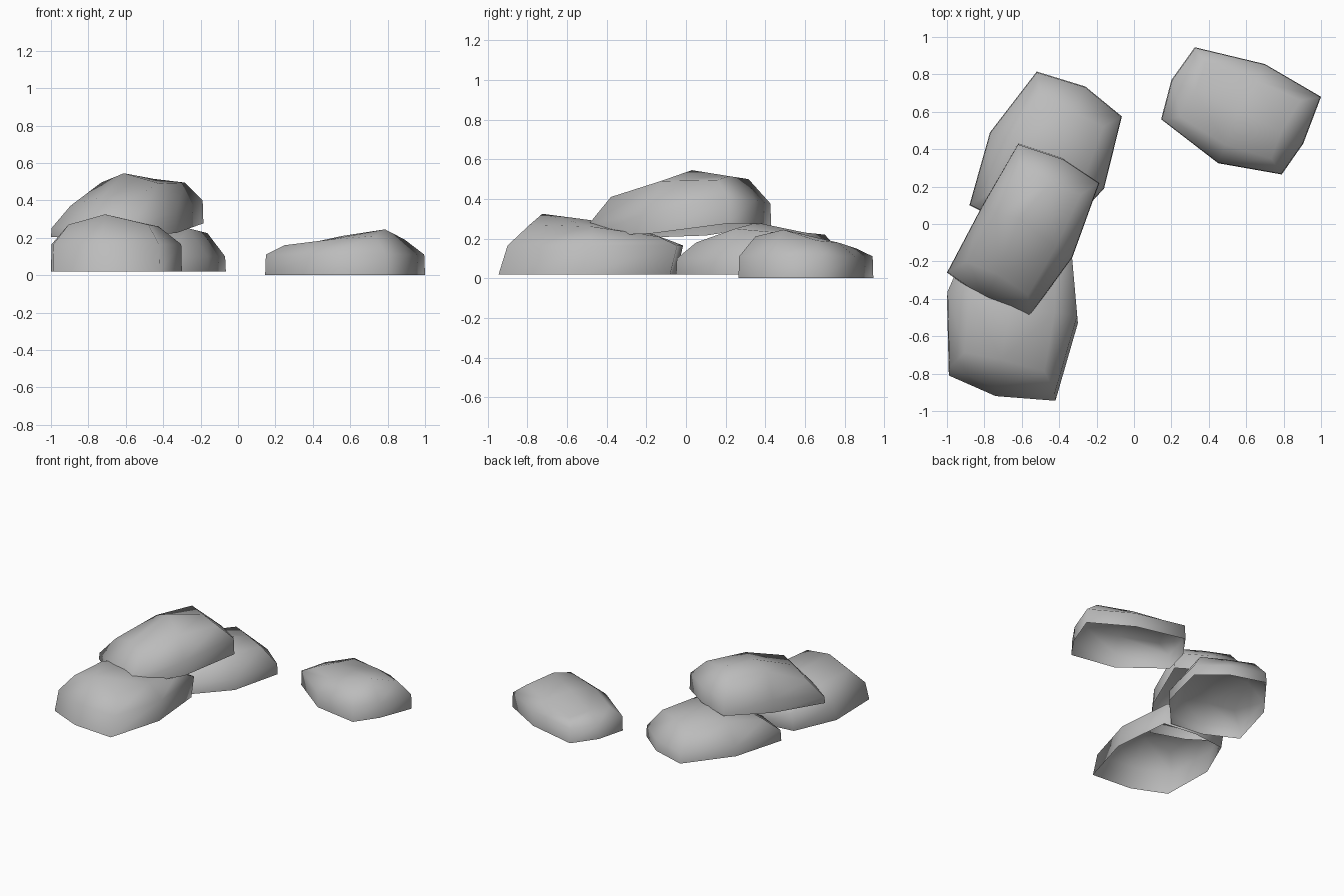
import bpy
import bmesh
from mathutils import Vector

default_cube = bpy.data.objects.get("Cube")
if default_cube:
    bpy.data.objects.remove(default_cube, do_unlink=True)

# Stone colour
stone = bpy.data.materials.new("stone_grey")
stone.use_nodes = True
colour = (0.5, 0.5, 0.5, 1.0)
stone.diffuse_color = colour
stone.node_tree.nodes["Principled BSDF"].inputs["Base Color"].default_value = colour


def rock(name, outline, crown, floor, shoulder, lean=(0, 0), shift=(0, 0), arch=0.0):
    """Open-bottomed boulder: outline holds (x, y, top height), counter-clockwise,
    alternating corners and edge middles. Lean slopes the rim, shift slants the walls
    and arch lifts the ends above the long sides."""
    bm = bmesh.new()
    centre = sum((Vector(p[:2]) for p in outline), Vector((0, 0))) / len(outline)
    lean, shift = Vector(lean), Vector(shift)
    base, side, top = [], [], []
    for i, (x, y, height) in enumerate(outline):
        foot = Vector((x, y))
        inset = 0.35 if i % 2 else 0.25
        rise = lean.dot(foot - centre)
        low = floor + rise / 2 - (arch if i in (1, 5) else 0)
        base.append(bm.verts.new((x, y, low)))
        side.append(bm.verts.new((*(foot.lerp(centre, 0.01) + shift), shoulder + rise)))
        top.append(bm.verts.new((*(foot.lerp(centre, inset) + shift), height)))
    peak = bm.verts.new(crown)

    # Walls and rounded shoulder
    count = len(outline)
    for lower, upper in ((base, side), (side, top)):
        for i in range(count):
            j = (i + 1) % count
            bm.faces.new((lower[i], lower[j], upper[j], upper[i]))
    # Four quads close the crown
    for i in range(0, count, 2):
        bm.faces.new((top[i - 1], top[i], top[i + 1], peak))

    for face in bm.faces:
        face.smooth = True
    mesh = bpy.data.meshes.new(name)
    bm.to_mesh(mesh)
    bm.free()
    mesh.materials.append(stone)
    obj = bpy.data.objects.new(name, mesh)
    bpy.context.collection.objects.link(obj)
    return obj


# Lone rock at the back left
rock("lone_rock", [
    (0.325, 0.945, 0.15), (0.20, 0.77, 0.16), (0.145, 0.56, 0.16), (0.45, 0.325, 0.19),
    (0.79, 0.265, 0.21), (0.905, 0.43, 0.245), (1.0, 0.68, 0.19), (0.70, 0.855, 0.18),
], crown=(0.56, 0.60, 0.21), floor=0.0, shoulder=0.11)

# Pile: two rocks on the ground
rock("back_rock", [
    (-0.52, 0.815, 0.22), (-0.77, 0.49, 0.24), (-0.88, 0.10, 0.18), (-0.64, -0.02, 0.19),
    (-0.38, -0.05, 0.18), (-0.16, 0.19, 0.25), (-0.065, 0.575, 0.225), (-0.26, 0.735, 0.23),
], crown=(-0.46, 0.36, 0.28), floor=0.02, shoulder=0.10)

rock("front_rock", [
    (-0.42, -0.945, 0.27), (-0.30, -0.53, 0.26), (-0.34, -0.08, 0.21), (-0.60, -0.05, 0.22),
    (-0.86, -0.08, 0.20), (-1.00, -0.40, 0.27), (-0.99, -0.81, 0.27), (-0.74, -0.92, 0.325),
], crown=(-0.66, -0.46, 0.29), floor=0.02, shoulder=0.165, shift=(0, 0.04))

# Rock resting across them
rock("top_rock", [
    (-0.62, 0.43, 0.50), (-0.81, 0.10, 0.495), (-1.00, -0.26, 0.37), (-0.80, -0.40, 0.42),
    (-0.56, -0.495, 0.41), (-0.33, -0.18, 0.49), (-0.185, 0.22, 0.495), (-0.38, 0.35, 0.515),
], crown=(-0.61, 0.03, 0.545), floor=0.24, shoulder=0.326, lean=(0.11, 0.12), arch=0.02)
